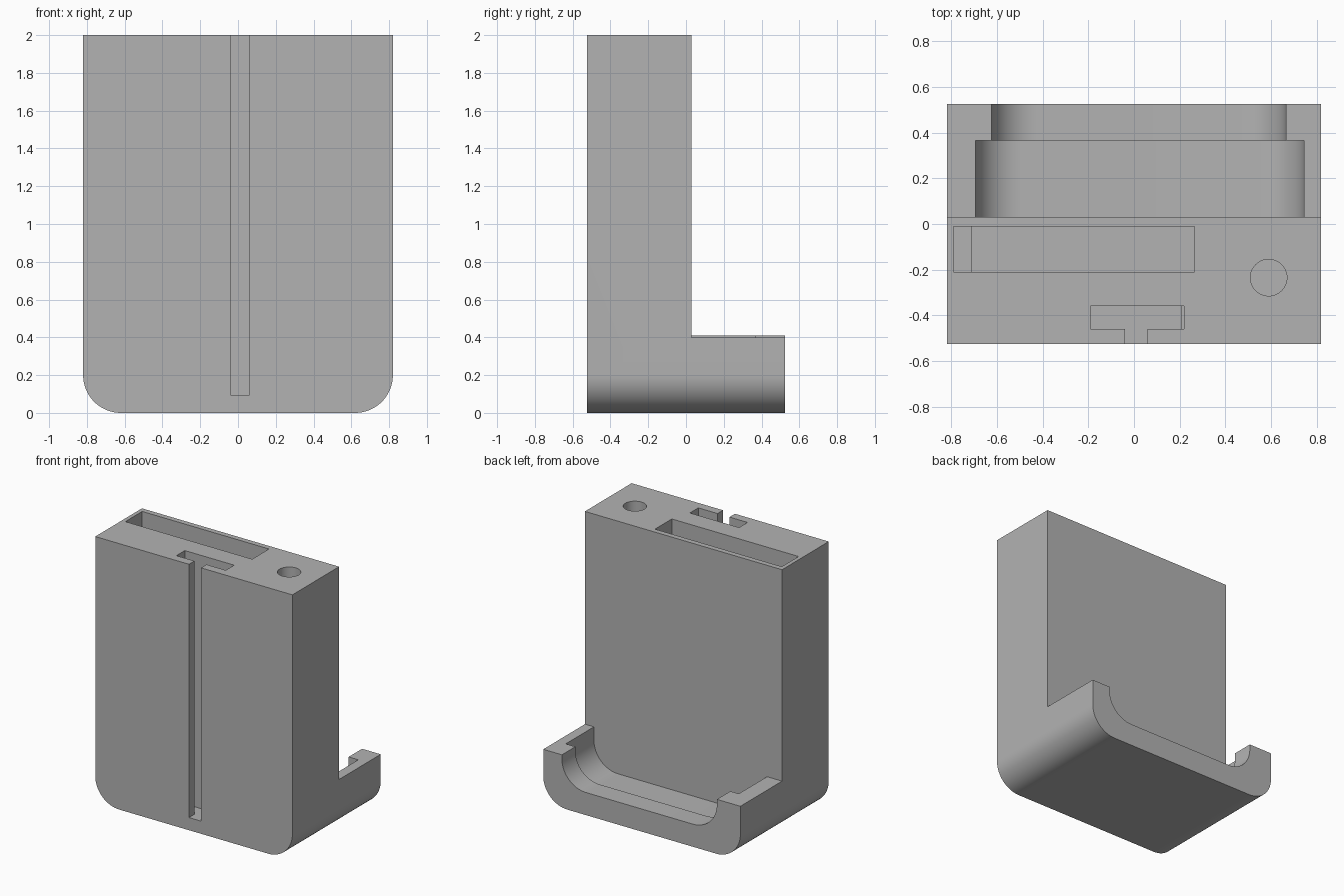
import bpy, bmesh, math

if "Cube" in bpy.data.objects:
    bpy.data.objects.remove(bpy.data.objects["Cube"])

grey = bpy.data.materials.new("plain grey")
grey.diffuse_color = (0.45, 0.45, 0.45, 1)
grey.use_nodes = True
grey.node_tree.nodes["Principled BSDF"].inputs["Base Color"].default_value = grey.diffuse_color


def make_object(name, bm):
    bmesh.ops.recalc_face_normals(bm, faces=bm.faces)
    mesh = bpy.data.meshes.new(name)
    bm.to_mesh(mesh)
    bm.free()
    obj = bpy.data.objects.new(name, mesh)
    bpy.context.collection.objects.link(obj)
    mesh.materials.append(grey)
    return obj


def prism(name, points, axis, start, end):
    """Extrude a 2D outline: (x, z) along y, or (x, y) along z."""
    bm = bmesh.new()
    place = (lambda a, b: (a, start, b)) if axis == "y" else (lambda a, b: (a, b, start))
    face = bm.faces.new([bm.verts.new(place(*p)) for p in points])
    moved = bmesh.ops.extrude_face_region(bm, geom=[face])["geom"]
    step = (0, end - start, 0) if axis == "y" else (0, 0, end - start)
    bmesh.ops.translate(bm, vec=step,
                        verts=[v for v in moved if isinstance(v, bmesh.types.BMVert)])
    return make_object(name, bm)


def round_bottom(x0, x1, z0, z1, r, n=16):
    """Rectangle outline whose two lower corners are rounded."""
    pts = [(x0, z1)]
    for cx, a0 in ((x0 + r, math.pi), (x1 - r, 1.5 * math.pi)):
        for i in range(n + 1):
            a = a0 + i / n * math.pi / 2
            pts.append((cx + r * math.cos(a), z0 + r + r * math.sin(a)))
    return pts + [(x1, z1)]


def box(name, x0, x1, y0, y1, z0, z1):
    return prism(name, [(x0, y0), (x1, y0), (x1, y1), (x0, y1)], "z", z0, z1)


# Main block with rounded lower edges
body = prism("holder_body", round_bottom(-0.82, 0.82, 0, 2, 0.2), "y", -0.525, 0.525)

circle = [(0.59 + 0.08 * math.cos(i * math.pi / 24), -0.235 + 0.08 * math.sin(i * math.pi / 24))
          for i in range(48)]
tee = [(-0.04, -0.7), (0.06, -0.7), (0.06, -0.46), (0.205, -0.46),
       (0.205, -0.36), (-0.19, -0.36), (-0.19, -0.46), (-0.04, -0.46)]
# Stepped wide slot outline, open at the top
pocket = [(-0.79, 2.2), (-0.79, 0.3), (-0.71, 0.3), (-0.71, 0.1), (0.265, 0.1), (0.265, 2.2)]

cutters = [
    # Space above the tray, with one rim slightly lower
    box("space_above_tray", -1, 1, 0.03, 0.8, 0.41, 2.2),
    box("right_rim_trim", 0.3, 1, 0.03, 0.8, 0.40, 0.6),
    # Tray recess and the narrower open mouth at the back
    prism("tray_recess", round_bottom(-0.695, 0.745, 0.10, 0.6, 0.2), "y", 0.03, 0.365),
    prism("tray_mouth", round_bottom(-0.625, 0.665, 0.17, 0.6, 0.2), "y", 0.2, 0.8),
    # Openings in the top
    prism("wide_slot", pocket, "y", -0.21, -0.01),
    prism("pen_hole", circle, "z", 0.1, 2.2),
    prism("tee_slot", tee, "z", 0.095, 2.2),
    box("tee_slot_step", 0.1, 0.22, -0.46, -0.36, 0.3, 2.2),
]

for cutter in cutters:
    mod = body.modifiers.new(cutter.name, "BOOLEAN")
    mod.operation = "DIFFERENCE"
    mod.solver = "EXACT"
    mod.object = cutter

# Bake the cuts and remove the helpers
graph = bpy.context.evaluated_depsgraph_get()
result = bpy.data.meshes.new_from_object(body.evaluated_get(graph))
body.modifiers.clear()
body.data = result
for cutter in cutters:
    bpy.data.objects.remove(cutter)

bpy.ops.object.select_all(action="DESELECT")
body.select_set(True)
bpy.context.view_layer.objects.active = body
bpy.ops.object.shade_smooth_by_angle(angle=math.radians(30))
